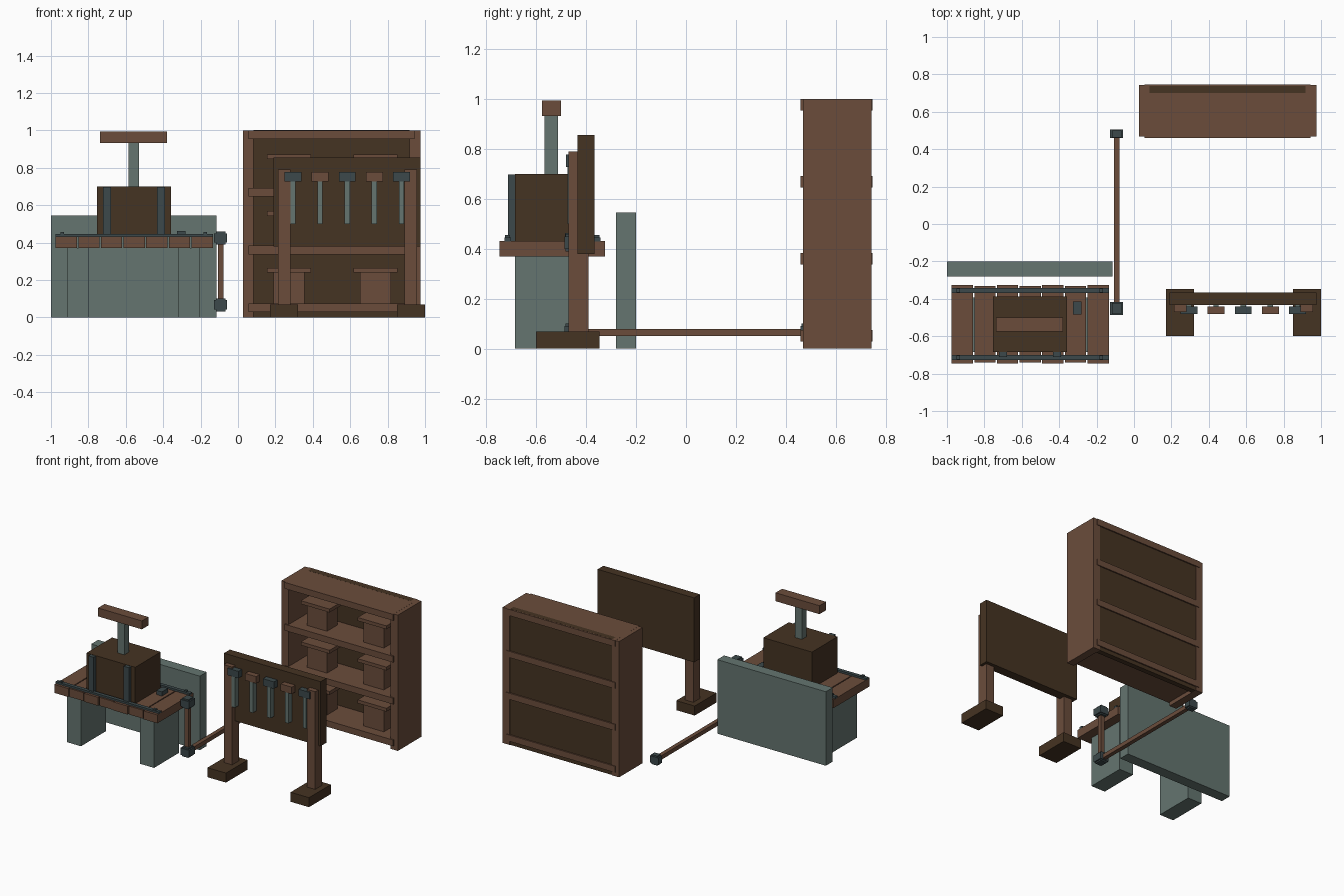
import bpy
import bmesh
from mathutils import Vector

old = bpy.data.objects.get("Cube")
if old:
    bpy.data.objects.remove(old, do_unlink=True)


def material(name, rgb):
    m = bpy.data.materials.new(name)
    m.use_nodes = True
    m.diffuse_color = (*rgb, 1)
    m.node_tree.nodes["Principled BSDF"].inputs["Base Color"].default_value = (*rgb, 1)
    return m


WOOD = material("warm wood", (0.145, 0.073, 0.044))
DARK = material("dark wood", (0.060, 0.033, 0.016))
STONE = material("grey green stone", (0.128, 0.178, 0.162))
STEEL = material("dark steel", (0.045, 0.066, 0.070))


def box(name, mat, x, y, z):
    """Box from (low, high) ranges on each axis."""
    lo, hi = Vector((x[0], y[0], z[0])), Vector((x[1], y[1], z[1]))
    bm = bmesh.new()
    bmesh.ops.create_cube(bm, size=1)
    bmesh.ops.scale(bm, vec=hi - lo, verts=bm.verts)
    mesh = bpy.data.meshes.new(name)
    bm.to_mesh(mesh)
    bm.free()
    mesh.materials.append(mat)
    obj = bpy.data.objects.new(name, mesh)
    obj.location = (lo + hi) / 2
    bpy.context.collection.objects.link(obj)
    return obj


def around(c, width):
    return (c - width / 2, c + width / 2)


# Bookcase: sides, back panel and protruding shelves
for side, x in (("right", 0.055), ("left", 0.946)):
    box(f"bookcase_side_{side}", WOOD, around(x, 0.058), (0.468, 0.742), (0, 1))
box("bookcase_back", DARK, (0.084, 0.917), (0.70, 0.738), (0, 1.001))
for i in range(4):
    z = 0.052 + i * 0.3085
    box(f"shelf_{i}", WOOD, (0.057, 0.943), (0.459, 0.747), around(z, 0.046))

# Lidded crates on the three lower shelves
for i in range(3):
    z = 0.075 + i * 0.3035
    for j, x in enumerate((0.272, 0.735)):
        box(f"crate_{i}_{j}", WOOD, around(x, 0.165), (0.53, 0.65), (z, z + 0.165))
        box(f"crate_lid_{i}_{j}", WOOD, around(x, 0.235), (0.51, 0.65), (z + 0.165, z + 0.19))

# Tool rack: feet, posts and board
for side, x in (("right", 0.247), ("left", 0.924)):
    box(f"rack_foot_{side}", DARK, around(x, 0.15), (-0.6, -0.347), (0, 0.07))
    box(f"rack_post_{side}", WOOD, around(x, 0.068), (-0.47, -0.39), (0.07, 0.79))
box("rack_board", DARK, (0.19, 0.977), (-0.434, -0.366), (0.38, 0.855))

# Hanging tools
for i in range(5):
    x = 0.294 + i * 0.145
    box(f"tool_handle_{i}", STONE, around(x, 0.028), (-0.474, -0.434), (0.5, 0.74))
    box(f"tool_head_{i}", WOOD if i % 2 else STEEL, around(x, 0.09), (-0.48, -0.44), (0.727, 0.778))

# Stone wall and table legs
box("stone_wall", STONE, (-1, -0.115), (-0.28, -0.2), (0, 0.545))
for side, x in (("right", -0.858), ("left", -0.262)):
    box(f"table_leg_{side}", STONE, around(x, 0.115), (-0.685, -0.392), (0, 0.37))

# Table top of planks, with steel straps and rivets
for i in range(7):
    y = 0.006 * (i % 2)
    box(f"plank_{i}", WOOD, around(-0.918 + i * 0.121, 0.114), (-0.746 + y, -0.325 - y), (0.37, 0.432))
for end, y in (("front", -0.714), ("back", -0.356)):
    box(f"table_strap_{end}", STEEL, (-0.977, -0.135), around(y, 0.027), (0.43, 0.446))
    for j, x in enumerate((-0.94, -0.175)):
        box(f"rivet_{end}_{j}", STEEL, around(x, 0.02), around(y, 0.02), (0.446, 0.456))
box("small_weight", STEEL, around(-0.303, 0.045), (-0.485, -0.415), (0.432, 0.463))

# Press on the table: body, bands, stem and cross bar
box("press_body", DARK, (-0.755, -0.358), (-0.685, -0.388), (0.432, 0.70))
for side, x in (("right", -0.70), ("left", -0.412)):
    box(f"press_band_{side}", STEEL, around(x, 0.042), (-0.712, -0.68), (0.432, 0.698))
box("press_stem", STONE, (-0.585, -0.53), (-0.566, -0.513), (0.70, 0.94))
box("press_bar", WOOD, (-0.738, -0.38), (-0.576, -0.5), (0.932, 0.994))

# Pipe: upright and long run, with steel joints
PIPE_X, PIPE_Y = -0.093, -0.452
box("pipe_upright", WOOD, around(PIPE_X, 0.03), around(PIPE_Y, 0.03), (0.065, 0.43))
box("pipe_run", WOOD, around(PIPE_X, 0.03), (PIPE_Y, 0.48), (0.05, 0.08))


def joint(name, y, z, depth):
    box(name + "_core", STEEL, around(PIPE_X, 0.07), around(y, depth), around(z, 0.05))
    box(name + "_sleeve", STEEL, around(PIPE_X, 0.05), around(y, depth * 0.85), around(z, 0.07))


joint("joint_top", PIPE_Y, 0.425, 0.07)
joint("joint_corner", PIPE_Y, 0.067, 0.07)
joint("joint_end", 0.482, 0.067, 0.045)
